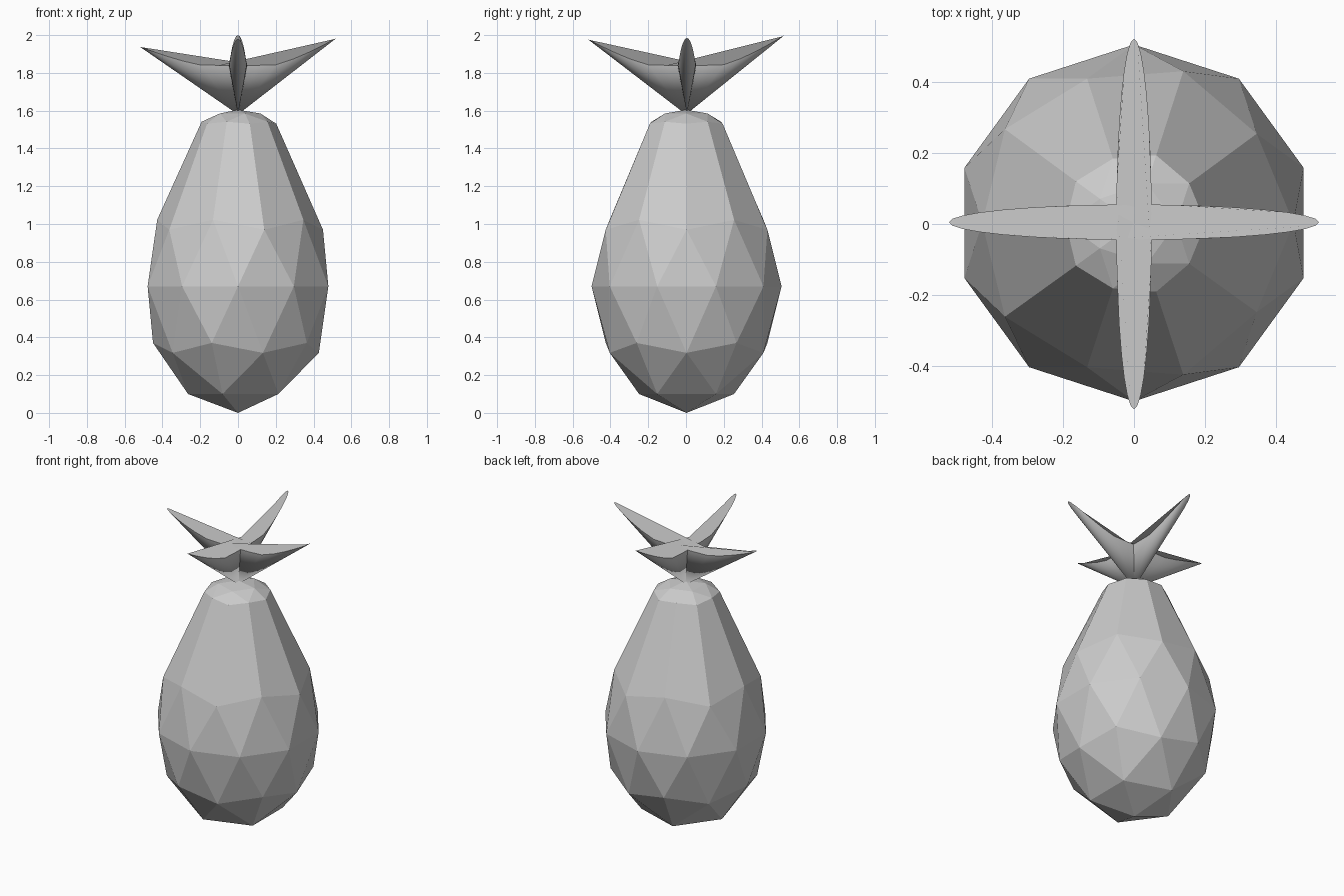
import bpy, bmesh, math
from mathutils import Matrix

if "Cube" in bpy.data.objects:
    bpy.data.objects.remove(bpy.data.objects["Cube"])


def finish(bm, name):
    mesh = bpy.data.meshes.new(name)
    bm.to_mesh(mesh)
    bm.free()
    obj = bpy.data.objects.new(name, mesh)
    bpy.context.collection.objects.link(obj)
    return obj


# Fruit body: icosphere whose upper cap is extruded up and tapered
bm = bmesh.new()
bmesh.ops.create_icosphere(bm, subdivisions=2, radius=1.0)
cap = [f for f in bm.faces if min(v.co.z for v in f.verts) > 0.4]
bmesh.ops.transform(bm, matrix=Matrix.Diagonal((0.503, 0.503, 0.67, 1)), verts=bm.verts)
bmesh.ops.translate(bm, vec=(0, 0.003, 0.67), verts=bm.verts)
ret = bmesh.ops.extrude_face_region(bm, geom=cap)
top = [g for g in ret["geom"] if isinstance(g, bmesh.types.BMVert)]
bmesh.ops.delete(bm, geom=[f for f in cap if f.is_valid], context='FACES')
for v in top:
    v.co.x *= 0.45
    v.co.y *= 0.45
    v.co.z = 1.605 + (v.co.z - 1.34) * 0.2
bmesh.ops.recalc_face_normals(bm, faces=bm.faces)
finish(bm, "fruit_body")


# Leaf pair: inverted flattened cone with its rim swept up at both ends
def leaf_pair(name, angle, z_minus, z_plus, offset):
    half, width, base, rim = 0.522, 0.05, 1.58, 1.84
    bm = bmesh.new()
    bmesh.ops.create_cone(bm, cap_ends=True, segments=32, radius1=1, radius2=0, depth=1)
    bmesh.ops.remove_doubles(bm, verts=bm.verts, dist=1e-4)
    for v in bm.verts:
        if v.co.z > 0:
            v.co = (0, 0, base)
            continue
        x = v.co.x if abs(v.co.x) > abs(1e-6) else 0
        t = max(0, (abs(x) - 0.35) / 0.65)
        tip = z_plus if x > 0 else z_minus
        v.co = (x * half, v.co.y * width, rim + (tip - rim) * t ** 1.3)
    bmesh.ops.rotate(bm, cent=(0, 0, 0), matrix=Matrix.Rotation(angle, 3, 'Z'), verts=bm.verts)
    bmesh.ops.translate(bm, vec=offset, verts=bm.verts)
    bmesh.ops.recalc_face_normals(bm, faces=bm.faces)
    for f in bm.faces:
        f.smooth = len(f.verts) == 3
    for e in bm.edges:
        e.smooth = all(len(f.verts) == 3 for f in e.link_faces)
    finish(bm, name)


leaf_pair("side_leaves", 0, 1.94, 1.985, (0, 0.005, 0))
leaf_pair("front_back_leaves", math.pi / 2, 1.98, 2.0, (0, 0, 0))
